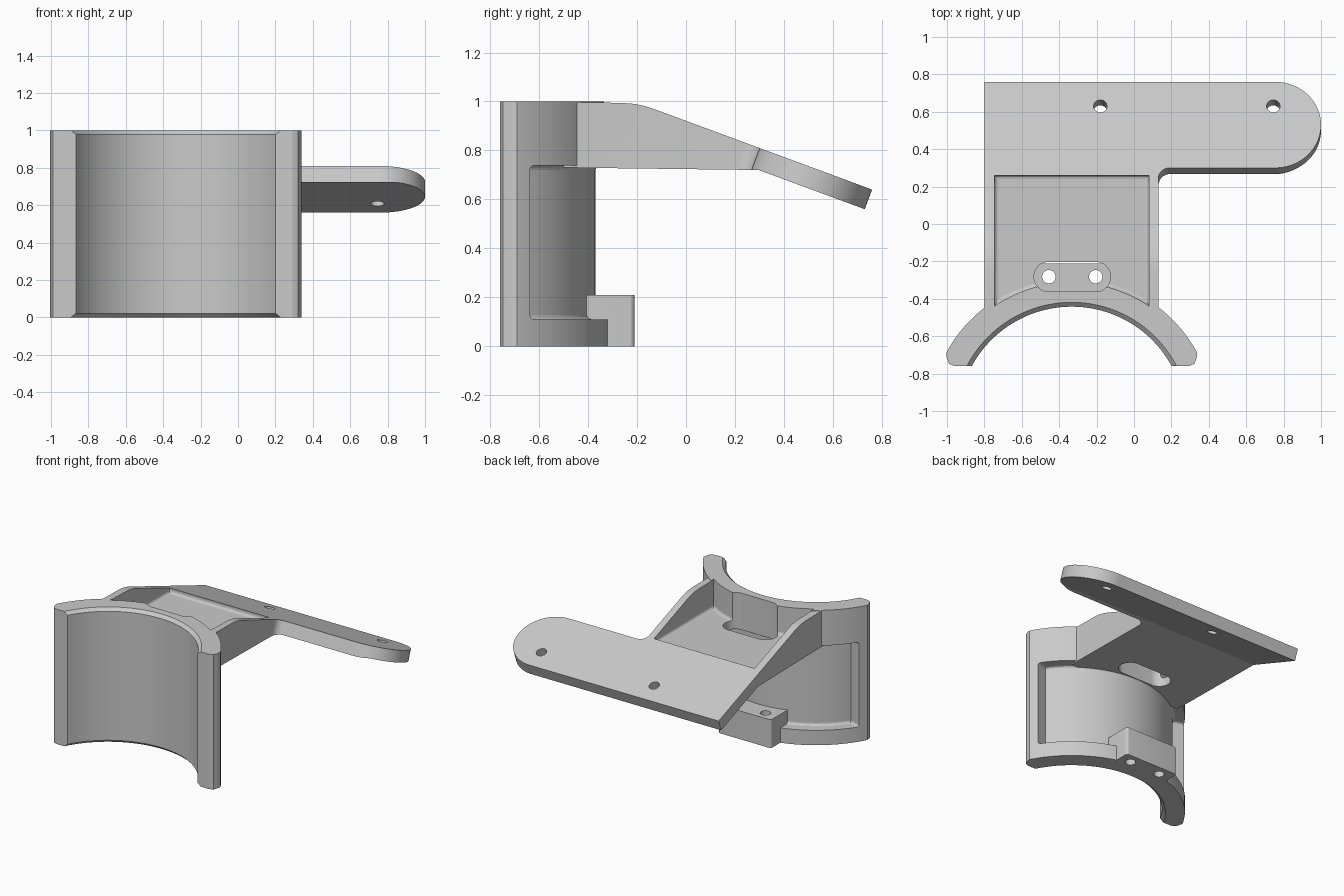
import bpy
import bmesh
from math import sin, cos, asin, atan2, pi, sqrt
from mathutils import Matrix, Vector

if "Cube" in bpy.data.objects:
    bpy.data.objects.remove(bpy.data.objects["Cube"], do_unlink=True)

CX, CY = -0.333, -1.05             # axis of the saddle bore
BORE, WEB, RIM = 0.608, 0.68, 0.762  # radii
LEFT, RIGHT = -0.8, 0.13           # sides of the tray

grey = bpy.data.materials.new("plain grey")
grey.use_nodes = True
grey.diffuse_color = (0.59, 0.59, 0.59, 1)
grey.node_tree.nodes["Principled BSDF"].inputs["Base Color"].default_value = (0.59, 0.59, 0.59, 1)


def arc(cx, cy, r, a0, a1, n=32):
    steps = [a0 + (a1 - a0) * i / n for i in range(n + 1)]
    return [(cx + r * cos(a), cy + r * sin(a)) for a in steps]


def circle(cx, cy, r, n=32):
    return arc(cx, cy, r, 0, 2 * pi, n)[:-1]


def loft(name, rings, matrix=Matrix(), bevel_levels=(), bevel=0):
    """Closed solid through matching rings of (x, y), each at a height z."""
    bm = bmesh.new()
    loops = [[bm.verts.new((x, y, z)) for x, y in ring] for z, ring in rings]
    for low, high in zip(loops, loops[1:]):
        for i in range(len(low)):
            bm.faces.new((low[i - 1], low[i], high[i], high[i - 1]))
    bm.faces.new(list(reversed(loops[0])))
    bm.faces.new(loops[-1])
    bm.normal_update()
    if bm.calc_volume(signed=True) < 0:
        bmesh.ops.reverse_faces(bm, faces=bm.faces)
        bm.normal_update()
    for level in bevel_levels:
        rim = [e for e in bm.edges if all(abs(v.co.z - level) < 1e-5 for v in e.verts)]
        bmesh.ops.bevel(bm, geom=rim, offset=bevel, segments=3, profile=0.5, affect="EDGES")
        bm.normal_update()
    bm.transform(matrix)
    mesh = bpy.data.meshes.new(name)
    bm.to_mesh(mesh)
    bm.free()
    mesh.materials.append(grey)
    obj = bpy.data.objects.new(name, mesh)
    bpy.context.collection.objects.link(obj)
    return obj


def prism(name, outline, lo, hi, **options):
    return loft(name, [(lo, outline), (hi, outline)], **options)


def combine(target, tool, operation="DIFFERENCE"):
    mod = target.modifiers.new(operation.title(), "BOOLEAN")
    mod.operation, mod.object, mod.solver = operation, tool, "EXACT"
    bpy.context.view_layer.objects.active = target
    bpy.ops.object.modifier_apply(modifier=mod.name)
    bpy.data.objects.remove(tool, do_unlink=True)


# Saddle: arched plan with blunt, rounded feet, overfilled at the bore
a_out = asin((-0.69 - CY) / RIM)
foot = [(0.667, -0.72), (0.655, -0.748), (0.625, -0.76), (0.51, -0.76)]
outline = arc(CX, CY, RIM, a_out, pi - a_out, 80)
outline += [(CX - x, y) for x, y in foot]
outline += [(CX + x, y) for x, y in reversed(foot)]
saddle = prism("saddle_bracket", outline, 0, 1)

# Hollow on the back of the saddle, leaving rims and a thin web
a_in, a_far = asin(0.39 / WEB), asin(0.45 / 0.9)
hollow = arc(CX, CY, WEB, a_in, pi - a_in, 72) + arc(CX, CY, 0.9, pi - a_far, a_far, 72)
combine(saddle, prism("hollow_cutter", hollow, 0.11, 0.738, bevel_levels=(0.11, 0.738), bevel=0.018))

# Lower boss with rounded rear corners
boss = [(-0.55, -0.42), (-0.115, -0.42)]
boss += arc(-0.135, -0.23, 0.02, 0, pi / 2, 5) + arc(-0.53, -0.23, 0.02, pi / 2, pi, 5)
combine(saddle, prism("boss", boss, 0, 0.21), "UNION")

# Tray and arm: side profile extruded sideways, local axes (y, z) -> x
side = Matrix(((0, 0, 1, 0), (1, 0, 0, 0), (0, 1, 0, 0), (0, 0, 0, 1)))
profile = [(-0.5, 0.73), (0.297, 0.72), (0.73, 0.56), (0.76, 0.64),
           (-0.13, 0.969), (-0.17, 0.982), (-0.21, 0.99), (-0.26, 0.994), (-0.5, 0.998)]
tray = prism("tray", profile, LEFT, 1.02, matrix=side)

# Frame lying on the sloped top: local (x, down the slope, normal)
edge = Vector((0, 0.30, 0.81))
down = Vector((0, 0.46, -0.17))
width = down.length
down.normalize()
normal = Vector((1, 0, 0)).cross(down)
slope = Matrix.Translation(edge) @ Matrix(((1, 0, 0), down, normal)).transposed().to_4x4()

# Trim the arm out of the slab, with an inner fillet and a round end
r = width / 2
trim = [(RIGHT, -1.3)] + arc(RIGHT + 0.06, -0.06, 0.06, pi, pi / 2, 8)
trim += arc(1 - r, r, r, -pi / 2, pi / 2, 32)
trim += [(1 - r, width + 0.2), (1.3, width + 0.2), (1.3, -1.3)]
combine(tray, prism("arm_trim", trim, -1, 1, matrix=slope))

# Screw holes through the arm
for x in (-0.18, 0.745):
    combine(tray, prism("arm_hole", circle(x, 0.352, 0.036), -0.3, 0.3, matrix=slope))

# Pocket in the tray, curved along the saddle wall
px0, px1, wall = -0.745, 0.08, 0.738
ends = [atan2(sqrt(wall ** 2 - (x - CX) ** 2), x - CX) for x in (px0, px1)]
pocket = arc(CX, CY, wall, ends[0], ends[1], 40) + [(px1, 0.26), (px0, 0.26)]

combine(saddle, tray, "UNION")
combine(saddle, prism("pocket_cutter", pocket, 0.79, 1.3, bevel_levels=(0.79,), bevel=0.02))

# Access slot above the boss, and the boss holes
hx0, hx1, hy = -0.455, -0.205, -0.282
slot = arc(hx0, hy, 0.08, pi / 2, 3 * pi / 2, 20) + arc(hx1, hy, 0.08, -pi / 2, pi / 2, 20)
combine(saddle, prism("slot_cutter", slot, 0.6, 1.3))
for x in (hx0, hx1):
    combine(saddle, prism("boss_hole", circle(x, hy, 0.036), -0.1, 0.4))

# Bore with a chamfer at each mouth
mouths = [(-0.1, 0.13), (0.022, 0), (0.978, 0), (1.1, 0.13)]
combine(saddle, loft("bore_cutter", [(z, circle(CX, CY, BORE + d, 128)) for z, d in mouths]))

# Smooth shading with sharp edges kept
bpy.ops.object.select_all(action="DESELECT")
saddle.select_set(True)
bpy.context.view_layer.objects.active = saddle
bpy.ops.object.shade_smooth_by_angle(angle=pi / 14)
